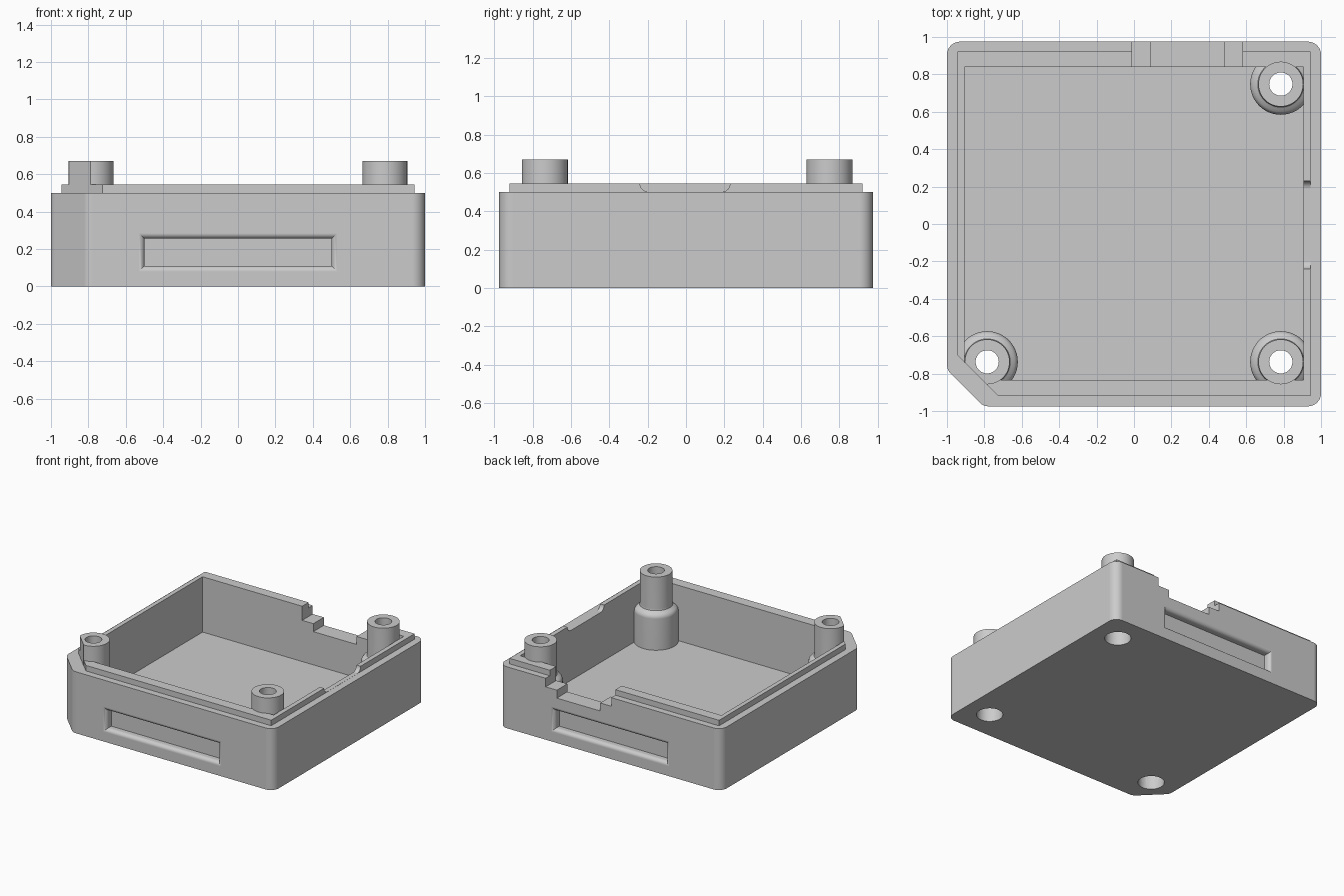
import bpy
import bmesh
import math
from mathutils import Vector

if "Cube" in bpy.data.objects:
    bpy.data.objects.remove(bpy.data.objects["Cube"], do_unlink=True)

GREY = (0.6, 0.6, 0.6, 1.0)
grey = bpy.data.materials.new("light_grey_plastic")
grey.use_nodes = True
grey.diffuse_color = GREY
grey.node_tree.nodes["Principled BSDF"].inputs["Base Color"].default_value = GREY


def finish(bm, name):
    """Turn a bmesh into a named, coloured object."""
    bmesh.ops.recalc_face_normals(bm, faces=bm.faces)
    mesh = bpy.data.meshes.new(name)
    bm.to_mesh(mesh)
    bm.free()
    mesh.materials.append(grey)
    obj = bpy.data.objects.new(name, mesh)
    bpy.context.collection.objects.link(obj)
    return obj


def rounded(points, radius, steps=8):
    """Round every corner of a planar outline."""
    out = []
    for i, p in enumerate(points):
        a = (points[i - 1] - p).normalized()
        b = (points[(i + 1) % len(points)] - p).normalized()
        half = a.angle(b) / 2
        centre = p + (a + b).normalized() * radius / math.sin(half)
        start = (p + a * radius / math.tan(half) - centre).normalized()
        end = (p + b * radius / math.tan(half) - centre).normalized()
        out += [centre + start.slerp(end, k / steps) * radius for k in range(steps + 1)]
    return out


def prism(name, points, direction):
    bm = bmesh.new()
    face = bm.faces.new([bm.verts.new(p) for p in points])
    top = bmesh.ops.extrude_face_region(bm, geom=[face], use_keep_orig=True)["geom"]
    bmesh.ops.translate(bm, vec=direction,
                        verts=[v for v in top if isinstance(v, bmesh.types.BMVert)])
    return finish(bm, name)


def box(name, x, y, z):
    base = [Vector((i, j, z[0])) for i, j in
            ((x[0], y[0]), (x[1], y[0]), (x[1], y[1]), (x[0], y[1]))]
    return prism(name, base, Vector((0, 0, z[1] - z[0])))


def outline(x0, x1, y0, y1, cut, z):
    """Rectangle with its front right corner cut along x + y = -cut."""
    corners = ((x0, -cut - x0), (-cut - y0, y0), (x1, y0), (x1, y1), (x0, y1))
    return [Vector((x, y, z)) for x, y in corners]


def lathe(profile, centre):
    """Revolve a radius/height profile about a vertical axis."""
    bm = bmesh.new()
    verts = [bm.verts.new((centre[0] + r, centre[1], z)) for r, z in profile]
    edges = [bm.edges.new(pair) for pair in zip(verts, verts[1:])]
    bmesh.ops.spin(bm, geom=verts + edges, cent=(*centre, 0), axis=(0, 0, 1),
                   angle=math.tau, steps=48)
    bmesh.ops.remove_doubles(bm, verts=bm.verts, dist=1e-4)
    return bm


def slot_cutter(name, side):
    """Recess with a rounded-over mouth; side is -1 front, 1 back."""
    r, steps = 0.03, 6
    rings = [(r, -0.03)]
    for k in range(steps + 1):
        t = math.pi / 2 * k / steps
        rings.append((r - r * math.sin(t), r - r * math.cos(t)))
    rings.append((0, 0.06))
    bm = bmesh.new()
    loops = []
    for grow, depth in rings:
        w, h = 0.5 + grow, 0.073 + grow
        loops.append([bm.verts.new((i * w, side * (HALF_Y - depth), 0.182 + j * h))
                      for i, j in ((-1, -1), (1, -1), (1, 1), (-1, 1))])
    for a, b in zip(loops, loops[1:]):
        for k in range(4):
            n = (k + 1) % 4
            bm.faces.new((a[k], a[n], b[n], b[k]))
    bm.faces.new(loops[0])
    bm.faces.new(loops[-1])
    return finish(bm, name)


def boolean(obj, other, operation="DIFFERENCE", keep=False):
    other.hide_render = True
    bpy.context.view_layer.objects.active = obj
    mod = obj.modifiers.new("cut", "BOOLEAN")
    mod.operation, mod.solver, mod.object = operation, "EXACT", other
    bpy.ops.object.modifier_apply(modifier=mod.name)
    if not keep:
        bpy.data.objects.remove(other, do_unlink=True)


def smooth(obj):
    bpy.ops.object.select_all(action="DESELECT")
    obj.select_set(True)
    bpy.context.view_layer.objects.active = obj
    bpy.ops.object.shade_smooth_by_angle(angle=math.radians(30))
    mod = obj.modifiers.new("clean_shading", "WEIGHTED_NORMAL")
    mod.keep_sharp = True


HALF_Y = 0.975
FLOOR, RIM, LIP = 0.095, 0.5, 0.545
LIP_CUT = 1.645

# Tray with raised lip
shell = prism("case_shell", rounded(outline(-1, 1, -HALF_Y, HALF_Y, 1.78, 0), 0.07),
              Vector((0, 0, RIM)))
lip = prism("lip", outline(-0.943, 0.943, -0.92, 0.922, LIP_CUT, 0.3),
            Vector((0, 0, LIP - 0.3)))
boolean(shell, lip, "UNION")
boolean(shell, prism("cavity", outline(-0.907, 0.905, -0.835, 0.84, LIP_CUT, FLOOR),
                     Vector((0, 0, 1))))

# Stepped cable opening in the back wall
boolean(shell, box("wide_step", (-0.01, 0.58), (0.6, 1.2), (0.43, 1)))
boolean(shell, box("deep_step", (0.09, 0.48), (0.6, 1.2), (0.365, 1)))

# Rounded notch in the left lip
notch = [Vector((0.8, y, z)) for y, z in
         ((-0.24, 0.501), (0.23, 0.501), (0.23, 0.7), (-0.24, 0.7))]
boolean(shell, prism("lip_notch", rounded(notch, 0.044), Vector((0.3, 0, 0))))

# Finger recesses on front and back
for side, label in ((-1, "front"), (1, "back")):
    boolean(shell, slot_cutter(label + "_recess", side))

# Screw posts with counterbored through holes
POST = ((0, 0.05), (0.164, 0.05), (0.164, 0.35), (0.159, 0.368), (0.148, 0.382),
        (0.132, 0.39), (0.123, 0.398), (0.12, 0.412), (0.12, 0.67), (0, 0.67))
BORE = ((0, -0.1), (0.098, -0.1), (0.098, 0.3), (0.062, 0.3), (0.062, 0.8), (0, 0.8))
for label, centre in (("back_left", (0.785, 0.748)), ("front_left", (0.785, -0.737)),
                      ("front_right", (-0.785, -0.737))):
    bm = lathe(POST, centre)
    if label == "front_right":
        plane = bmesh.ops.bisect_plane(
            bm, geom=bm.verts[:] + bm.edges[:] + bm.faces[:],
            plane_co=(-LIP_CUT - 0.001, 0, 0), plane_no=(-1, -1, 0), clear_outer=True)
        bmesh.ops.contextual_create(
            bm, geom=[e for e in plane["geom_cut"] if isinstance(e, bmesh.types.BMEdge)])
    post = finish(bm, label + "_screw_post")
    bore = finish(lathe(BORE, centre), label + "_bore")
    boolean(post, bore, keep=True)
    boolean(shell, bore)
    smooth(post)

smooth(shell)
